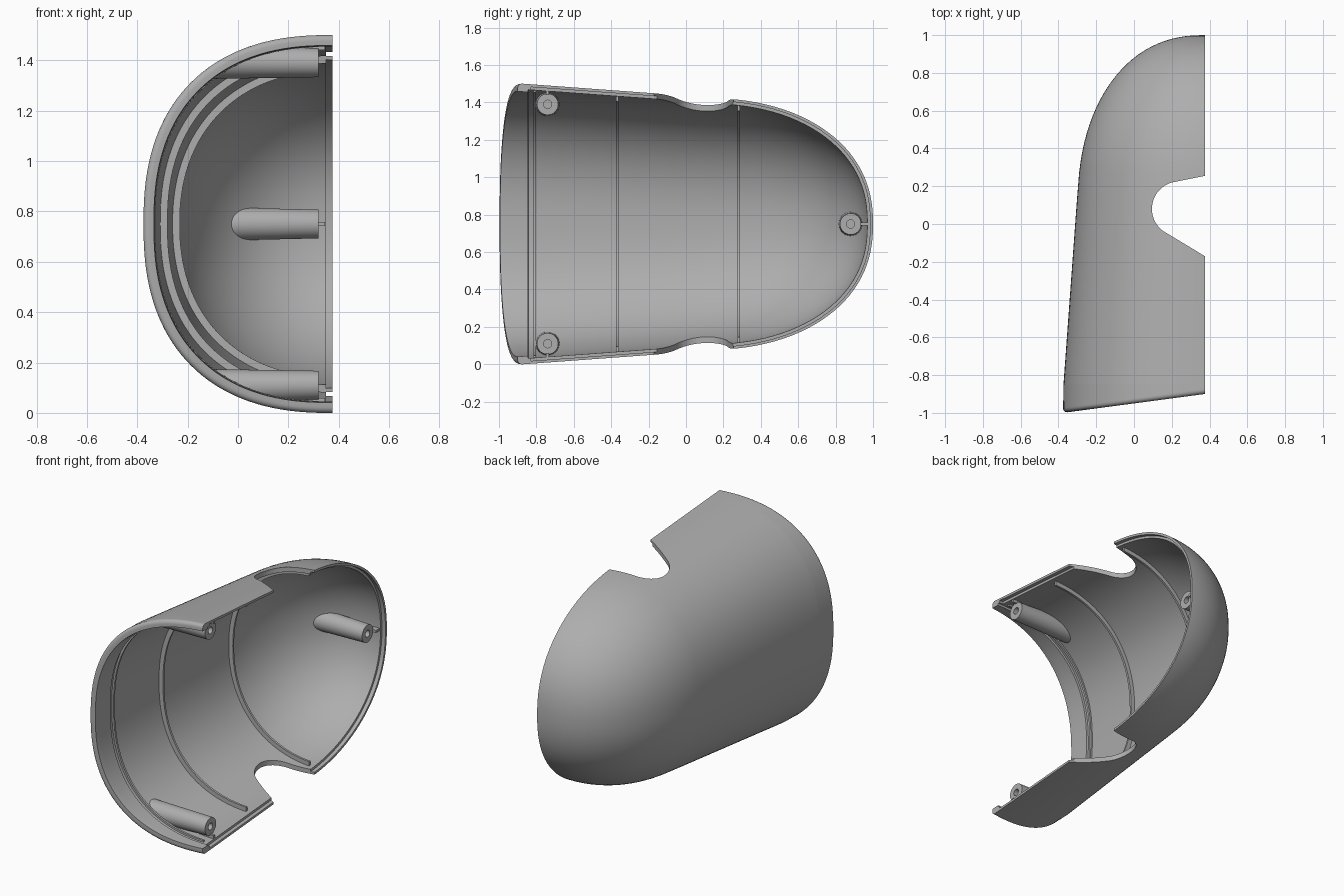
import bpy, bmesh
from math import sin, cos, acos, pi, radians, hypot

cube = bpy.data.objects.get("Cube")
if cube:
    bpy.data.objects.remove(cube)

RIM, MID = 0.375, 0.75      # open rim plane (x) and mid height (z)
WALL, NOSE, POW = 0.03, 0.2, 2.3

grey = bpy.data.materials.new("shell_grey")
grey.use_nodes = True
grey.diffuse_color = (0.42, 0.42, 0.42, 1)
grey.node_tree.nodes["Principled BSDF"].inputs["Base Color"].default_value = (0.42, 0.42, 0.42, 1)


def finish(name, bm):
    bmesh.ops.remove_doubles(bm, verts=bm.verts, dist=1e-5)
    bmesh.ops.recalc_face_normals(bm, faces=bm.faces)
    mesh = bpy.data.meshes.new(name)
    bm.to_mesh(mesh)
    bm.free()
    obj = bpy.data.objects.new(name, mesh)
    bpy.context.collection.objects.link(obj)
    mesh.materials.append(grey)
    return obj


def activate(obj):
    bpy.ops.object.select_all(action='DESELECT')
    obj.select_set(True)
    bpy.context.view_layer.objects.active = obj


def smooth(obj):
    activate(obj)
    bpy.ops.object.shade_smooth_by_angle(angle=radians(30))


def body(y):
    """Outer radius of the body at a station along its length."""
    r = 0.75 - 0.073 * (y + 0.87)
    if y > NOSE:
        r *= max(0, 1 - ((y - NOSE) / (1 - NOSE)) ** POW) ** (1 / POW)
    return r


def power(y):
    return 2.4 - 0.3 * min(1, max(0, (y + 0.9) / 1.9))


def section(y, r, a):
    """Point on the rounded half section; the front end is raked."""
    e = 2 / power(y)
    s = sin(a)
    x = RIM - r * max(0, cos(a)) ** e
    z = MID + r * abs(s) ** e * (1 if s > 0 else -1)
    rake = min(1, max(0, (-0.85 - y) / 0.02))
    return (x, y - 0.133 * rake * (RIM - x), z)


def wall_x(y, z, depth):
    """Depth of the wall surface at a given side position."""
    r, n = body(y) - depth, power(y)
    v = min(1, abs(z - MID) / r)
    return RIM - r * (1 - v ** n) ** (1 / n)


def loft(name, loop, limit=lambda y, r: pi / 2, steps=72):
    """Sweep a closed (y, radius) loop round the half section."""
    bm = bmesh.new()
    rows = []
    for i in range(steps + 1):
        t = 2 * i / steps - 1
        rows.append([bm.verts.new(section(y, r, t * limit(y, r))) for y, r in loop])
    n = len(loop)
    for p, q in zip(rows, rows[1:]):
        for j in range(n):
            k = (j + 1) % n
            bm.faces.new((p[j], p[k], q[k], q[j]))
    for row in (rows[0], rows[-1]):
        for j in range(n // 2 - 1):
            bm.faces.new((row[j], row[j + 1], row[n - 2 - j], row[n - 1 - j]))
    bmesh.ops.dissolve_degenerate(bm, dist=1e-5, edges=bm.edges)
    return finish(name, bm)


def prism(name, points, axis, low, high):
    """Extrude a flat outline along x (0) or z (2)."""
    bm = bmesh.new()
    place = (lambda p, h: (h, *p)) if axis == 0 else (lambda p, h: (*p, h))
    face = bm.faces.new([bm.verts.new(place(p, low)) for p in points])
    ext = bmesh.ops.extrude_face_region(bm, geom=[face])
    for v in ext["geom"]:
        if isinstance(v, bmesh.types.BMVert):
            v.co[axis] = high
    return finish(name, bm)


def cut(obj, cutter):
    cutter.hide_render = True
    mod = obj.modifiers.new("cut", 'BOOLEAN')
    mod.operation, mod.solver, mod.object = 'DIFFERENCE', 'EXACT', cutter
    activate(obj)
    bpy.ops.object.modifier_apply(modifier=mod.name)
    bpy.data.objects.remove(cutter)


# Stations along the body: rounded lip, straight run, domed nose
ROUND = 0.025
stations = [-0.9 + ROUND * (1 - cos(pi / 2 * i / 5)) for i in range(6)]
stations += [-0.87, -0.85, -0.845, -0.843]
stations += [-0.8 + i * 0.1 for i in range(10)]
stations += [NOSE + (1 - NOSE) * sin(pi / 2 * i / 26) ** (2 / POW) for i in range(1, 27)]


def offset(depth):
    """Body profile moved inward along its normal."""
    pts = [(y, body(y)) for y in stations]
    out = []
    for i, (y, r) in enumerate(pts):
        d = depth(y)
        if y < 0:
            out.append((y, r - d))
        elif i == len(pts) - 1:
            out.append((y - d, 0))
        else:
            (ya, ra), (yb, rb) = pts[i - 1], pts[i + 1]
            m = hypot(yb - ya, rb - ra)
            out.append((y - d * (ra - rb) / m, max(0.002, r - d * (yb - ya) / m)))
    return out


# Main shell with a thicker front lip
outer = []
for y in stations:
    k = max(0, (-0.9 + ROUND - y) / ROUND)
    outer.append((y, body(y) - ROUND * (1 - max(0, 1 - k * k) ** 0.5)))
inner = offset(lambda y: 0.043 if y < -0.844 else WALL)
shell = loft("shell", outer + inner[::-1])

# Stepped rim for the joint
edge = [(y, r) for y, r in offset(lambda y: 0.015) if y > -0.83]
edge.insert(0, (-0.83, body(-0.83) - 0.015))
outline = [(y, MID + r) for y, r in edge] + [(y, MID - r) for y, r in edge[-2::-1]]
cut(shell, prism("rim_cutter", outline, 0, 0.35, 0.5))

# Rounded notch through top and bottom
arc = [radians(100 + 135 * i / 24) for i in range(25)]
notch = [(0.5, 0.276), (RIM, 0.255)]
notch += [(0.24 + 0.145 * cos(a), 0.08 + 0.145 * sin(a)) for a in arc]
notch += [(RIM, -0.17), (0.5, -0.245)]
cut(shell, prism("notch_cutter", notch, 2, -1, 3))
smooth(shell)


# Inner ribs, stopping short of the rim
def rib_limit(y, r):
    return acos(((RIM - 0.32) / r) ** (power(y) / 2))


for name, y, height in (("front_rib", -0.808, 0.012), ("middle_rib", -0.367, 0.028),
                        ("rear_rib", 0.283, 0.028)):
    top, low = body(y) - WALL + 0.008, body(y) - WALL - height
    a, b = y - 0.007, y + 0.007
    smooth(loft(name, [(a, top), (b, top), (b, low), (a, low)], rib_limit))


# Tapered screw bosses, each with a small fin to the wall
def boss(name, y, z, dy, dz):
    bm = bmesh.new()
    n, rings = 40, []
    for x, r in ((None, 0.064), (0.32, 0.057), (0.32, 0.022), (0.22, 0.022)):
        ring = []
        for i in range(n):
            py, pz = y + r * cos(2 * pi * i / n), z + r * sin(2 * pi * i / n)
            px = wall_x(py, pz, 0.015) if x is None else x
            ring.append(bm.verts.new((px, py, pz)))
        rings.append(ring)
    for p, q in zip(rings, rings[1:]):
        for i in range(n):
            k = (i + 1) % n
            bm.faces.new((p[i], p[k], q[k], q[i]))
    bm.faces.new(rings[-1])
    smooth(finish(name, bm))
    w, start, end = 0.008, 0.05, 0.09
    pts = [(y + dy * s + dz * t, z + dz * s + dy * t)
           for s, t in ((start, -w), (end, -w), (end, w), (start, w))]
    prism(name + "_fin", pts, 0, 0.24, 0.345)


boss("upper_boss", -0.74, 1.39, 0, 1)
boss("lower_boss", -0.74, 0.11, 0, -1)
boss("rear_boss", 0.88, MID, 1, 0)
